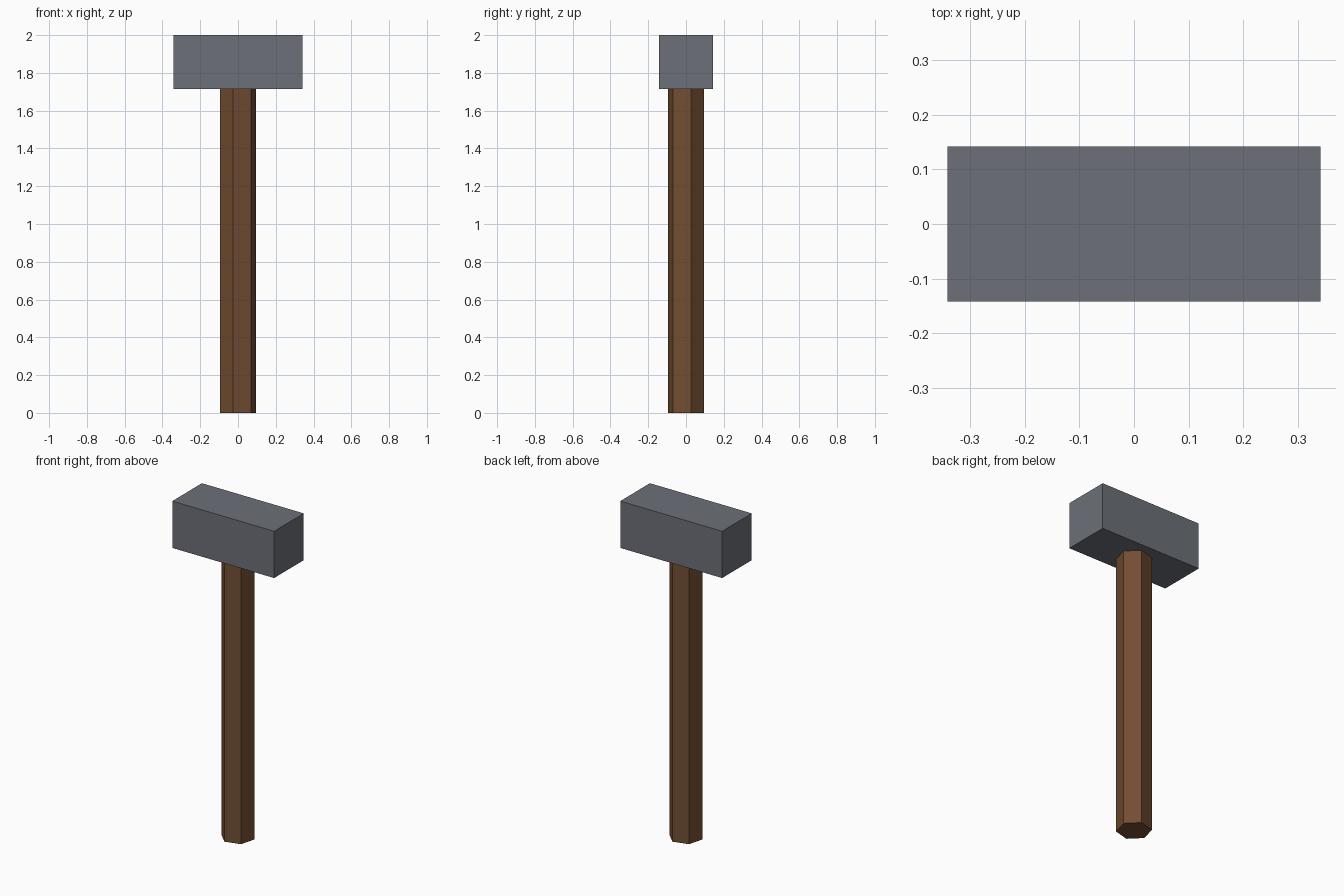
import bpy
import math

cube = bpy.data.objects.get("Cube")
if cube:
    bpy.data.objects.remove(cube, do_unlink=True)


def make_material(name, rgb):
    mat = bpy.data.materials.new(name)
    mat.use_nodes = True
    color = (*rgb, 1.0)
    mat.diffuse_color = color
    bsdf = next(n for n in mat.node_tree.nodes if n.type == 'BSDF_PRINCIPLED')
    bsdf.inputs["Base Color"].default_value = color
    return mat


def finish(name, mat):
    obj = bpy.context.object
    obj.name = obj.data.name = name
    obj.data.materials.append(mat)
    bpy.ops.object.transform_apply(location=False, rotation=True, scale=True)
    return obj


steel = make_material("steel grey", (0.15, 0.16, 0.185))
wood = make_material("brown wood", (0.17, 0.075, 0.032))

HEAD_LENGTH, HEAD_SIDE, TOTAL = 0.684, 0.284, 2.0
HANDLE_RADIUS = 0.098
handle_height = TOTAL - HEAD_SIDE

# Hexagonal handle; the first corner of the primitive lies on +y
bpy.ops.mesh.primitive_cylinder_add(
    vertices=6, radius=HANDLE_RADIUS, depth=handle_height,
    location=(0, 0, handle_height / 2), rotation=(0, 0, math.radians(-15)))
finish("handle", wood)

# Square block head lying along x
bpy.ops.mesh.primitive_cube_add(size=1, location=(0, 0, TOTAL - HEAD_SIDE / 2))
bpy.context.object.scale = (HEAD_LENGTH, HEAD_SIDE, HEAD_SIDE)
finish("hammer_head", steel)
